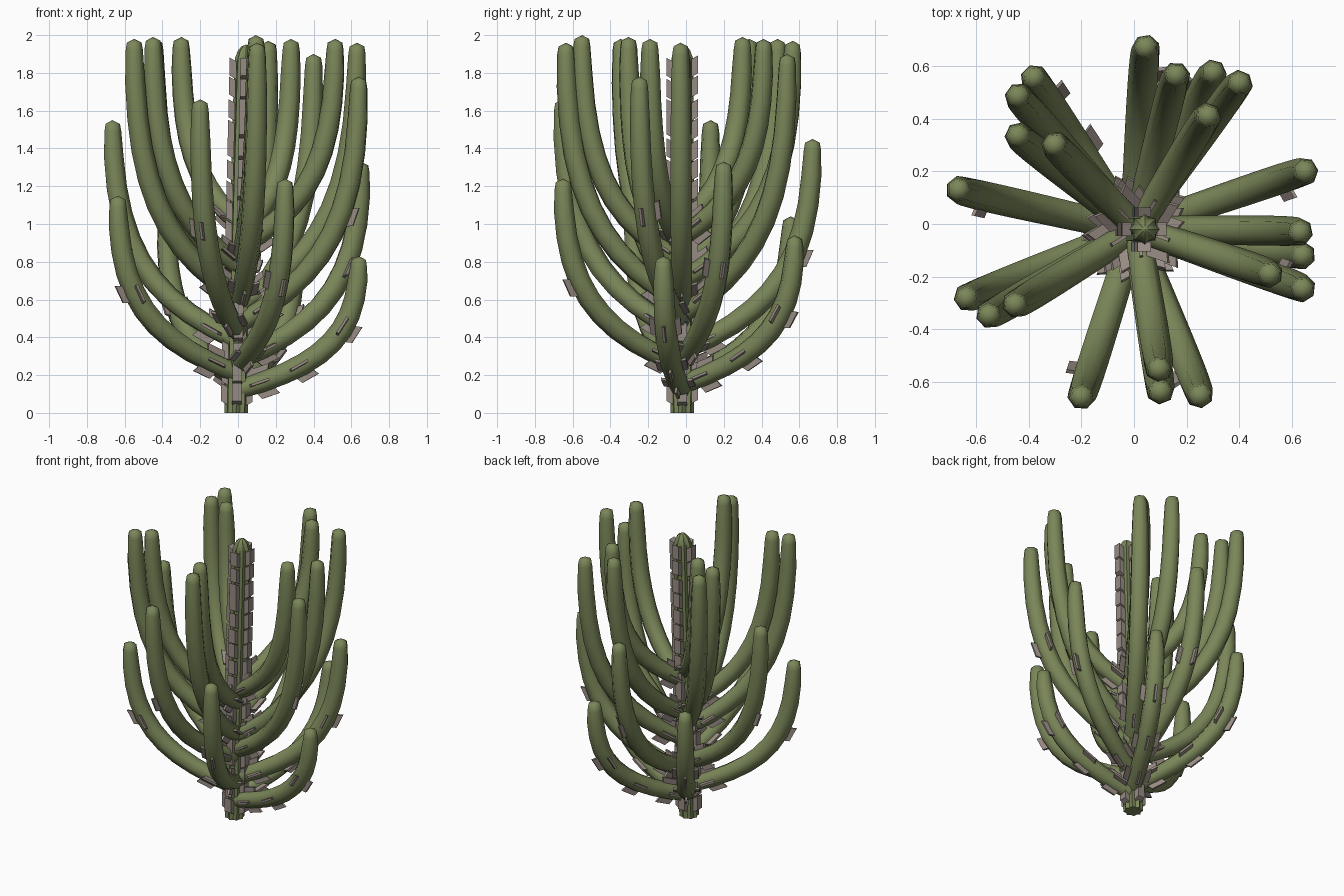
import bpy, bmesh, math, random
from mathutils import Vector

random.seed(4)
cube = bpy.data.objects.get("Cube")
if cube:
    bpy.data.objects.remove(cube, do_unlink=True)


def material(name, rgb):
    m = bpy.data.materials.new(name)
    m.use_nodes = True
    m.diffuse_color = (*rgb, 1)
    m.node_tree.nodes["Principled BSDF"].inputs["Base Color"].default_value = (*rgb, 1)
    return m


green = material("cactus_green", (0.195, 0.24, 0.1))
brown = material("spine_brown", (0.31, 0.26, 0.23))
UP = Vector((0, 0, 1))


def finish(bm, name, mat, angle=None):
    bmesh.ops.recalc_face_normals(bm, faces=bm.faces)
    mesh = bpy.data.meshes.new(name)
    bm.to_mesh(mesh)
    bm.free()
    obj = bpy.data.objects.new(name, mesh)
    mesh.materials.append(mat)
    bpy.context.collection.objects.link(obj)
    if angle:
        bpy.ops.object.select_all(action='DESELECT')
        obj.select_set(True)
        bpy.context.view_layer.objects.active = obj
        bpy.ops.object.shade_smooth_by_angle(angle=math.radians(angle))


def tube(name, path, radii, side, count, tip, rib=0.0, angle=55):
    """Skin rings along a planar path and close it with a low pointed tip."""
    bm = bmesh.new()
    rings = []
    for i, (p, r) in enumerate(zip(path, radii)):
        tangent = (path[min(i + 1, len(path) - 1)] - path[max(i - 1, 0)]).normalized()
        over = tangent.cross(side).normalized()
        ring = []
        for k in range(count):
            a = math.tau * k / count
            rr = r * (1 - rib * (k % 2))
            ring.append(bm.verts.new(p + side * rr * math.cos(a) + over * rr * math.sin(a)))
        rings.append(ring)
    for a, b in zip(rings, rings[1:]):
        for k in range(count):
            n = (k + 1) % count
            bm.faces.new((a[k], a[n], b[n], b[k]))
    apex = bm.verts.new(tip)
    for k in range(count):
        bm.faces.new((rings[-1][k], rings[-1][(k + 1) % count], apex))
    bm.faces.new(rings[0])
    finish(bm, name, green, angle)


spines = bmesh.new()


def plate(center, along, out, length, depth, width):
    """Add one slightly skewed spine plate standing out of a stem."""
    across = along.cross(out).normalized()
    v = [spines.verts.new(center + along * (x * length / 2 + z * 0.01)
                          + across * y * width / 2 + out * z * depth / 2)
         for x in (-1, 1) for y in (-1, 1) for z in (-1, 1)]
    for f in ((0, 1, 3, 2), (4, 6, 7, 5), (0, 4, 5, 1), (2, 3, 7, 6), (0, 2, 6, 4), (1, 5, 7, 3)):
        spines.faces.new([v[i] for i in f])


def axis(z):
    return Vector((-0.01 + 0.027 * z, -0.02, z))


# Ribbed trunk with a rounded top
heights = [0, 0.1, 0.5, 1.0, 1.5, 1.83, 1.88, 1.92, 1.94]
widths = [0.062, 0.064, 0.062, 0.062, 0.06, 0.06, 0.056, 0.042, 0.024]
tube("trunk", [axis(z) for z in heights], widths, Vector((1, 0, 0)), 16, axis(1.95), 0.2, 30)

# Stacked spine columns on the four sides of the trunk
for k in range(4):
    a = math.tau * k / 4
    out = Vector((math.cos(a), math.sin(a), 0))
    for i in range(17):
        z = 0.1 + 0.108 * i + random.uniform(-0.01, 0.01)
        plate(axis(z) + out * 0.066, UP, out, 0.095, 0.035, 0.05)

# Arms: tip x, tip y, tip height, height of the joint on the trunk
arms = [
    (0.64, -0.12, 0.83, 0.12), (0.30, 0.575, 0.94, 0.15), (-0.38, 0.555, 1.04, 0.18),
    (-0.635, -0.28, 1.15, 0.21), (0.25, -0.65, 1.24, 0.25), (0.65, 0.20, 1.33, 0.28),
    (0.045, 0.67, 1.45, 0.33), (-0.665, 0.13, 1.55, 0.38), (-0.20, -0.655, 1.66, 0.42),
    (0.64, -0.245, 1.78, 0.47), (0.40, 0.535, 1.90, 0.52), (0.63, -0.03, 1.96, 0.57),
    (0.10, -0.635, 1.96, 0.58), (-0.55, -0.345, 1.98, 0.61), (-0.44, 0.485, 1.98, 0.65),
    (0.16, 0.565, 1.97, 0.70), (-0.44, 0.335, 1.98, 0.74), (-0.45, -0.305, 1.99, 0.77),
    (0.095, -0.55, 2.0, 0.80), (0.515, -0.19, 1.98, 0.88), (0.28, 0.41, 1.98, 0.93),
    (-0.30, 0.30, 1.99, 1.0),
]
STEPS = 10
for n, (x, y, top, joint) in enumerate(arms):
    start = axis(joint)
    flat = Vector((x - start.x, y - start.y, 0))
    rise = Vector((0, 0, top - 0.02 - joint))
    side = UP.cross(flat).normalized()
    path, radii = [], []
    for i in range(STEPS + 1):
        t = i / STEPS
        b1, b2, b3 = 3 * t * (1 - t) ** 2, 3 * t * t * (1 - t), t ** 3
        path.append(start + flat * (0.75 * b1 + b2 + b3) + rise * (0.2 * b1 + 0.45 * b2 + b3))
        radii.append(0.052 + 0.008 * math.sin(math.pi * t))
    radii[-1] = 0.04
    path.insert(STEPS, path[-1] - UP * 0.04)
    radii.insert(STEPS, 0.047)
    tube(f"arm_{n + 1}", path, radii, side, 7, path[-1] + UP * 0.02)
    # Spine plates around the joint, and a few further out on the lower arms
    spots = [(1, -1, 0), (1, 1, 0), (1, 0, 1), (1, 0, -1)]
    if n < 3:
        spots += [(i, v, s) for i in (3, 6) for v, s in ((-1, 0), (0, 1), (0, -1))]
    elif n < 10:
        spots += [(6, -1, 0), (6, 0, random.choice((-1, 1)))]
    for i, v, s in spots:
        along = (path[i + 1] - path[i - 1]).normalized()
        out = side.cross(along) * -v + side * s
        shift = along * random.uniform(-0.02, 0.02)
        plate(path[i] + shift + out * 0.063, along, out, 0.1, 0.042, 0.014)

finish(spines, "spine_plates", brown)
